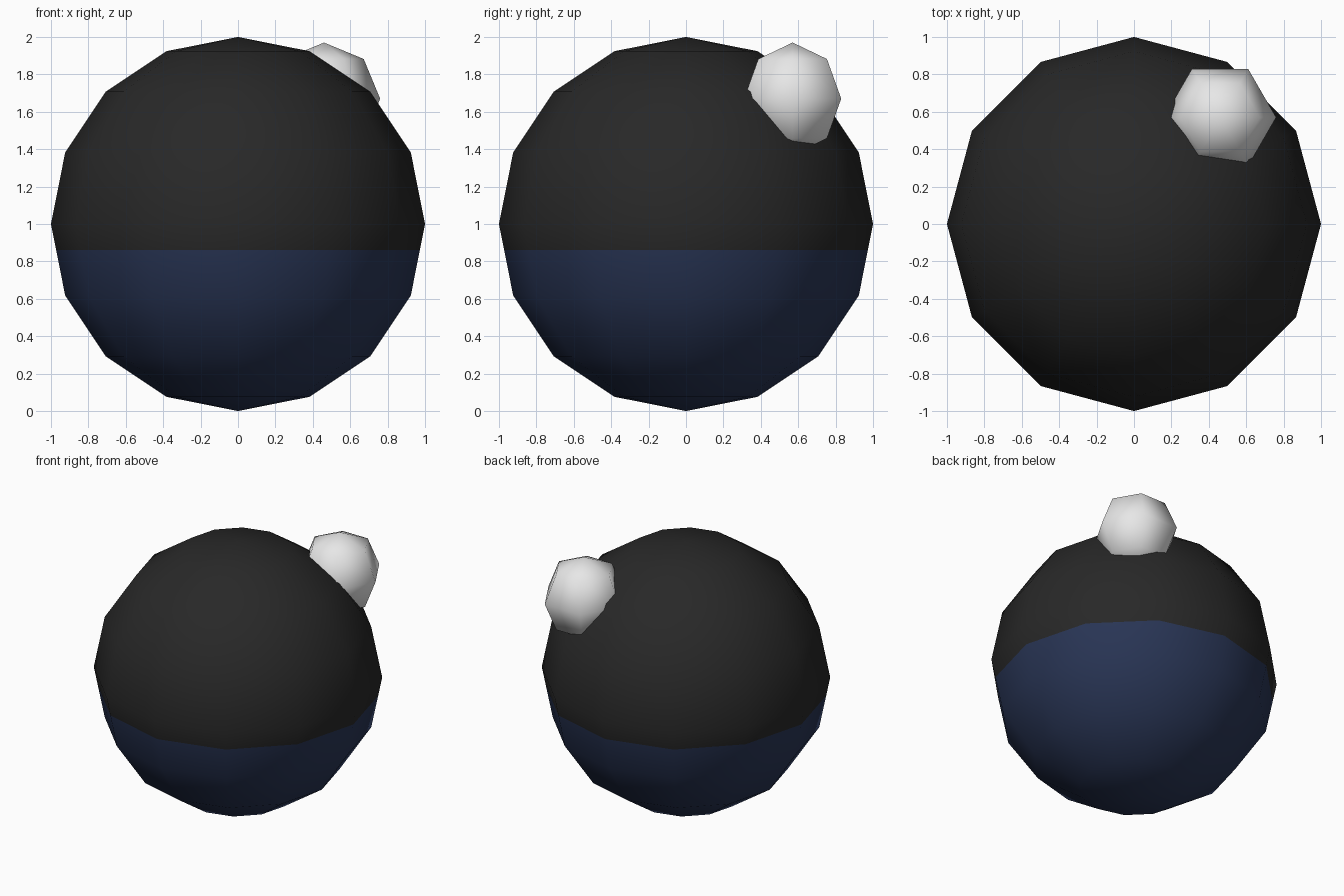
import bpy
import bmesh
from math import radians
from mathutils import Matrix

cube = bpy.data.objects.get("Cube")
if cube:
    bpy.data.objects.remove(cube, do_unlink=True)


def material(name, rgb):
    mat = bpy.data.materials.new(name)
    mat.use_nodes = True
    colour = (*rgb, 1)
    mat.diffuse_color = colour
    bsdf = next(n for n in mat.node_tree.nodes if n.type == "BSDF_PRINCIPLED")
    bsdf.inputs["Base Color"].default_value = colour
    return mat


def ball(name, centre, radius, segments, rings, mats, turn=0, split=None):
    """Smooth low-poly ball; faces under height split take the second material."""
    bm = bmesh.new()
    place = Matrix.Translation(centre) @ Matrix.Rotation(radians(turn), 4, "Z")
    bmesh.ops.create_uvsphere(bm, u_segments=segments, v_segments=rings,
                              radius=radius, matrix=place)
    if split is not None:
        bmesh.ops.bisect_plane(bm, geom=bm.verts[:] + bm.edges[:] + bm.faces[:],
                               plane_co=(0, 0, split), plane_no=(0, 0, 1))
    for face in bm.faces:
        face.smooth = True
        if split is not None and face.calc_center_median().z < split:
            face.material_index = 1
    mesh = bpy.data.meshes.new(name)
    bm.to_mesh(mesh)
    bm.free()
    for mat in mats:
        mesh.materials.append(mat)
    obj = bpy.data.objects.new(name, mesh)
    bpy.context.collection.objects.link(obj)
    return obj


black = material("soft black", (0.021, 0.021, 0.021))
navy = material("navy blue", (0.022, 0.036, 0.092))
pale = material("pale grey", (0.8, 0.8, 0.8))

# Large two-tone body
ball("body", (0, 0, 1), 1, 12, 8, [black, navy], split=0.86)
# Small ball half sunk into the upper back left
ball("small_ball", (0.46, 0.57, 1.67), 0.3, 6, 4, [pale], turn=30)
